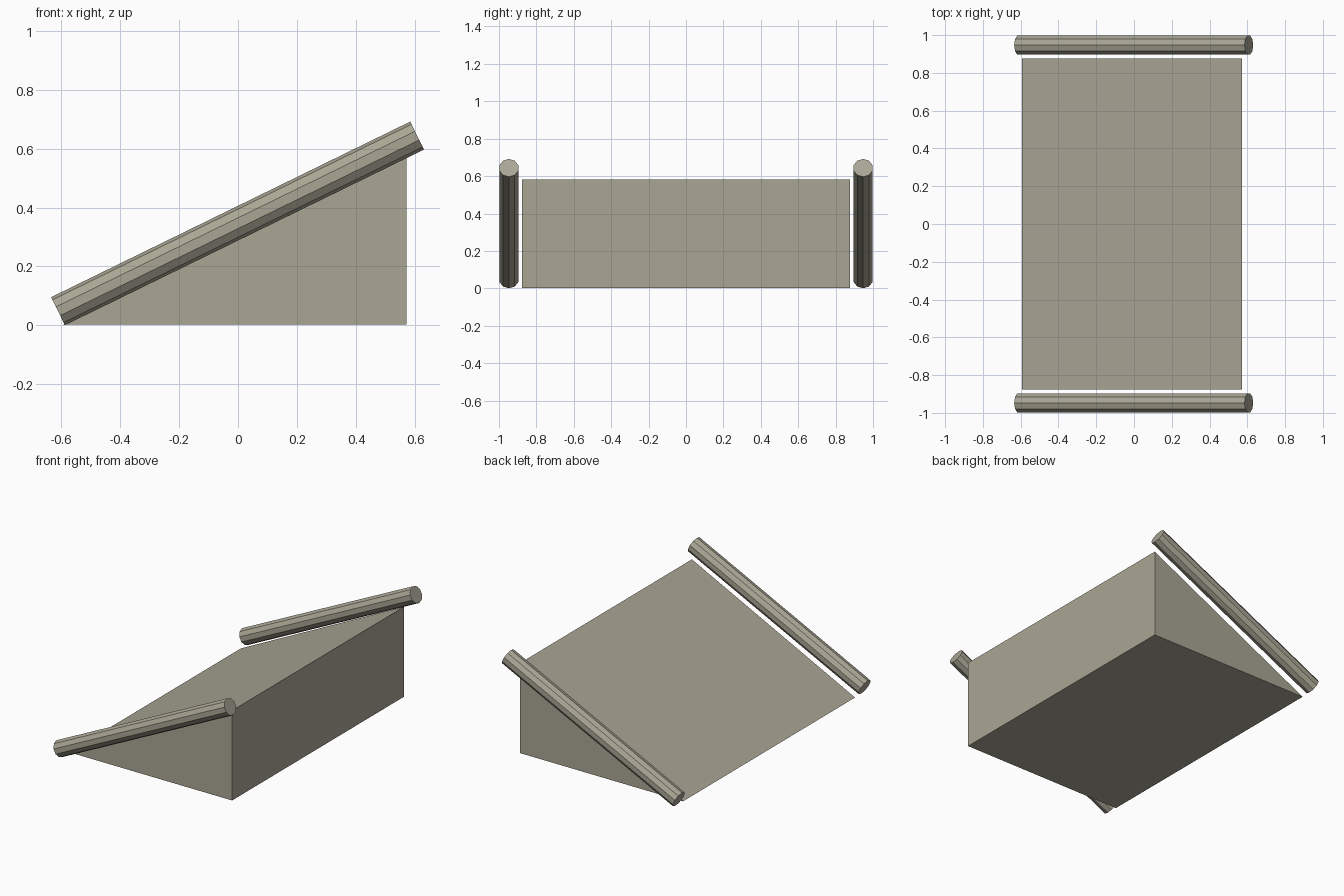
import bpy, bmesh
from mathutils import Vector

if "Cube" in bpy.data.objects:
    bpy.data.objects.remove(bpy.data.objects["Cube"])

stone = bpy.data.materials.new("warm grey stone")
stone.diffuse_color = (0.40, 0.38, 0.30, 1)
stone.use_nodes = True
stone.node_tree.nodes["Principled BSDF"].inputs["Base Color"].default_value = stone.diffuse_color


def add_object(name, bm):
    bmesh.ops.recalc_face_normals(bm, faces=bm.faces)
    mesh = bpy.data.meshes.new(name)
    bm.to_mesh(mesh)
    bm.free()
    mesh.materials.append(stone)
    obj = bpy.data.objects.new(name, mesh)
    bpy.context.collection.objects.link(obj)
    return obj


# Ramp: triangular profile extruded along y
bm = bmesh.new()
profile = [(-0.593, 0.003), (0.572, 0.003), (0.572, 0.583)]
face = bm.faces.new([bm.verts.new((x, -0.877, z)) for x, z in profile])
side = bmesh.ops.extrude_face_region(bm, geom=[face])
bmesh.ops.translate(bm, vec=(0, 1.754, 0),
                    verts=[v for v in side["geom"] if isinstance(v, bmesh.types.BMVert)])
add_object("ramp", bm)

# Sloping ten-sided rails along both sides
low, high = Vector((-0.611, 0, 0.048)), Vector((0.608, 0, 0.644))
axis = high - low
for name, y in (("front_rail", -0.947), ("back_rail", 0.947)):
    bm = bmesh.new()
    bmesh.ops.create_cone(bm, cap_ends=True, segments=10, radius1=0.053,
                          radius2=0.053, depth=axis.length)
    rail = add_object(name, bm)
    rail.location = (low + high) / 2 + Vector((0, y, 0))
    rail.rotation_euler = axis.to_track_quat('Z', 'Y').to_euler()
